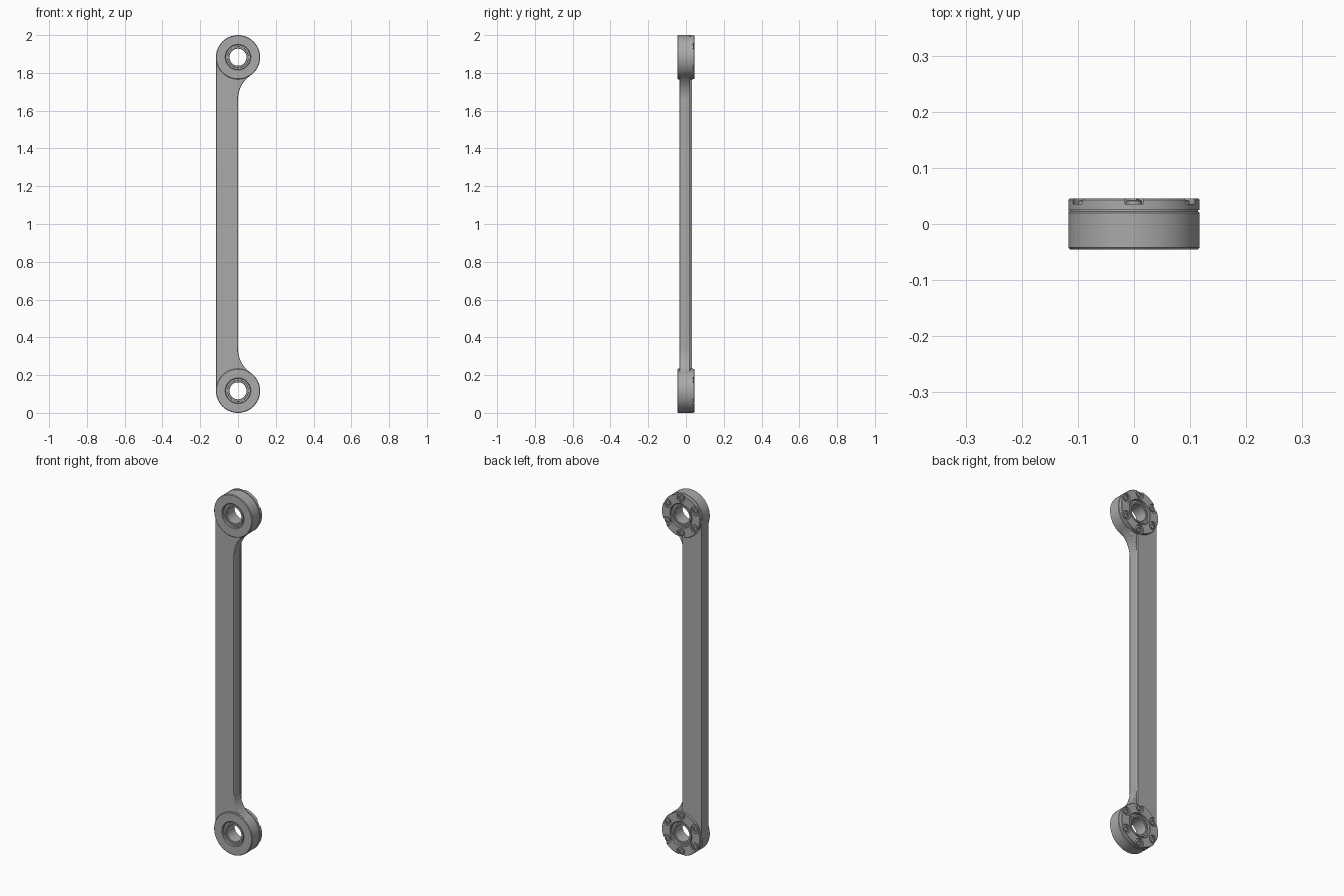
import bpy, bmesh
from math import sin, cos, pi, radians, atan2, hypot

cube = bpy.data.objects.get("Cube")
if cube:
    bpy.data.objects.remove(cube, do_unlink=True)

steel = bpy.data.materials.new("steel_grey")
steel.use_nodes = True
steel.diffuse_color = (0.4, 0.4, 0.4, 1)
steel.node_tree.nodes["Principled BSDF"].inputs["Base Color"].default_value = (0.4, 0.4, 0.4, 1)

R = 0.117               # eye radius
TOP = 2 - R             # upper eye centre
SEG = 96


def finish(name, bm):
    bmesh.ops.recalc_face_normals(bm, faces=bm.faces)
    mesh = bpy.data.meshes.new(name)
    bm.to_mesh(mesh)
    bm.free()
    mesh.materials.append(steel)
    ob = bpy.data.objects.new(name, mesh)
    bpy.context.collection.objects.link(ob)
    return ob


def smooth(ob):
    bpy.ops.object.select_all(action='DESELECT')
    ob.select_set(True)
    bpy.context.view_layer.objects.active = ob
    bpy.ops.object.shade_smooth_by_angle(angle=radians(30))


def lathe(name, profile, x, z, seg=SEG):
    """Revolve a closed (radius, y) loop about the y axis through x, z."""
    bm = bmesh.new()
    rings = [[bm.verts.new((x + r * cos(2 * pi * i / seg), y, z + r * sin(2 * pi * i / seg)))
              for r, y in profile] for i in range(seg)]
    n = len(profile)
    for i in range(seg):
        a, b = rings[i], rings[(i + 1) % seg]
        for j in range(n):
            k = (j + 1) % n
            bm.faces.new((a[j], a[k], b[k], b[j]))
    return finish(name, bm)


def prism(name, outline, y0, y1):
    """Extrude an (x, z) outline along y."""
    bm = bmesh.new()
    face = bm.faces.new([bm.verts.new((x, y0, z)) for x, z in outline])
    new = bmesh.ops.extrude_face_region(bm, geom=[face])["geom"]
    bmesh.ops.translate(bm, vec=(0, y1 - y0, 0),
                        verts=[v for v in new if isinstance(v, bmesh.types.BMVert)])
    return finish(name, bm)


def arc(cx, cz, r, a0, a1, n=20):
    return [(cx + r * cos(a0 + (a1 - a0) * i / n), cz + r * sin(a0 + (a1 - a0) * i / n))
            for i in range(n + 1)]


def mirrored(half):
    """Complete an upper half outline with its reflection about z = 1."""
    return half + [(x, 2 - z) for x, z in reversed(half)]


# Arm: straight bar that blends into each eye with a tangent fillet
drop = 0.223
fil = (drop ** 2 - R ** 2) / (2 * R)
touch = atan2(-drop, fil)
half = [(-R, TOP)] + arc(0, TOP, 0.09, pi, 2 * pi + touch) \
    + arc(fil, TOP - drop, fil, pi + touch, pi)
arm = prism("arm", mirrored(half), -0.035, 0.02)
bevel = arm.modifiers.new("edge_round", 'BEVEL')
bevel.width = 0.004
bevel.segments = 2
bevel.angle_limit = radians(60)
smooth(arm)

# Straight backing strip behind the arm
strip = [(-R, TOP)] + arc(0, TOP, 0.09, pi, 1.5 * pi)
smooth(prism("arm_backing", mirrored(strip), 0.02, 0.031))

# Profiles of the turned parts
housing = [(0.068, -0.045), (R - 0.003, -0.045), (R, -0.042), (R, 0.02), (R - 0.003, 0.022),
           (R - 0.003, 0.03), (0.065, 0.03), (0.065, -0.042)]
bearing = [(0.045, -0.034), (0.047, -0.036), (0.055, -0.036), (0.056, -0.03), (0.066, -0.03),
           (0.066, 0.03), (0.056, 0.03), (0.055, 0.036), (0.047, 0.036), (0.045, 0.034)]
flange = [(0.065, 0.025), (R, 0.025), (R, 0.043), (R - 0.002, 0.045), (0.068, 0.045), (0.065, 0.042)]
bolt = [(0.007, 0.034), (0.014, 0.034), (0.014, 0.041), (0.0125, 0.0425), (0.007, 0.0425), (0.007, 0.039),
        (0.0001, 0.039), (0.0001, 0.034)]

for place, z in (("lower", R), ("upper", TOP)):
    smooth(lathe(place + "_housing", housing, 0, z))
    smooth(lathe(place + "_bearing", bearing, 0, z))
    ring = lathe(place + "_flange", flange, 0, z)

    # Six bolt pockets open to the rim, each with a socket bolt
    for i in range(6):
        a = pi / 2 + i * pi / 3
        x, bz = 0.098 * cos(a), z + 0.098 * sin(a)
        cutter = prism("pocket_cutter", arc(x, bz, 0.024, 0, 2 * pi * 31 / 32, 31), 0.036, 0.06)
        cut = ring.modifiers.new("pocket", 'BOOLEAN')
        cut.operation = 'DIFFERENCE'
        cut.solver = 'EXACT'
        cut.object = cutter
        bpy.context.view_layer.objects.active = ring
        bpy.ops.object.modifier_apply(modifier=cut.name)
        bpy.data.objects.remove(cutter, do_unlink=True)
        smooth(lathe(f"{place}_bolt_{i + 1}", bolt, x, bz, 24))
    smooth(ring)
